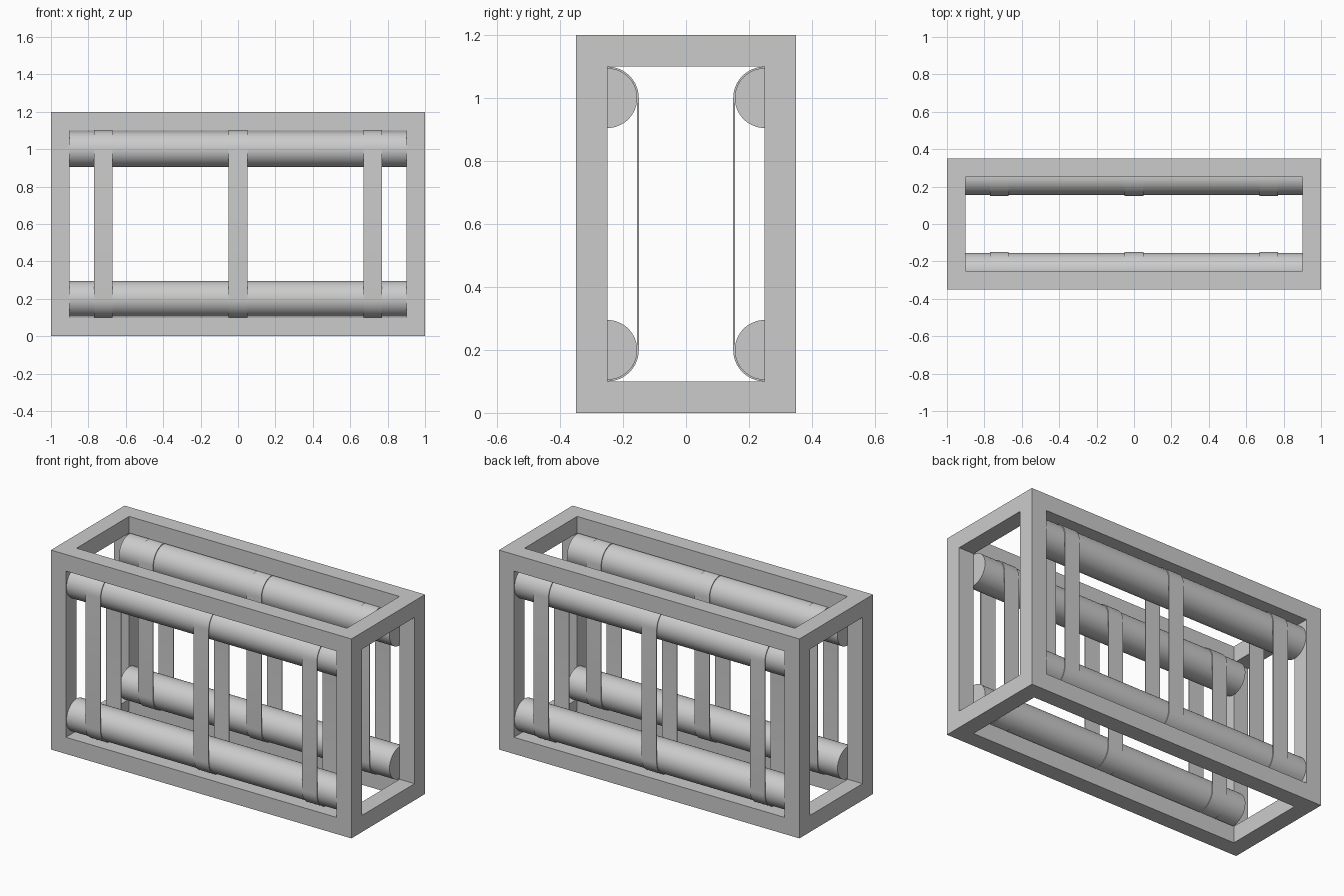
import bpy
import bmesh
from math import cos, sin, pi, radians

if "Cube" in bpy.data.objects:
    bpy.data.objects.remove(bpy.data.objects["Cube"])

GREY = (0.6, 0.6, 0.6, 1)
grey = bpy.data.materials.new("plain grey")
grey.use_nodes = True
grey.diffuse_color = GREY
grey.node_tree.nodes["Principled BSDF"].inputs["Base Color"].default_value = GREY

LENGTH, DEPTH, HEIGHT, BAR = 2.0, 0.7, 1.2, 0.1
ROLLER_Y, LOW_Z, HIGH_Z = 0.25, 0.2, 1.0
ROLLER_R, BELT_R, BELT_WIDTH = 0.095, 0.1, 0.1


def box(name, size):
    bpy.ops.mesh.primitive_cube_add(size=1, location=(0, 0, HEIGHT / 2))
    ob = bpy.context.object
    ob.name = name
    ob.scale = size
    bpy.ops.object.transform_apply(location=False, rotation=False, scale=True)
    return ob


def smooth(ob):
    bpy.ops.object.select_all(action="DESELECT")
    ob.select_set(True)
    bpy.context.view_layer.objects.active = ob
    bpy.ops.object.shade_smooth_by_angle(angle=radians(35))


# Open box frame: a block with a window cut through along each axis
outer = (LENGTH, DEPTH, HEIGHT)
frame = box("frame", outer)
frame.data.materials.append(grey)
for axis in range(3):
    size = [s - 2 * BAR for s in outer]
    size[axis] = outer[axis] + 0.2
    cutter = box("window_cutter", size)
    cutter.hide_render = True
    cut = frame.modifiers.new("window", "BOOLEAN")
    cut.operation = "DIFFERENCE"
    cut.solver = "EXACT"
    cut.object = cutter
    bpy.context.view_layer.objects.active = frame
    bpy.ops.object.modifier_apply(modifier=cut.name)
    bpy.data.objects.remove(cutter)


# Belt: a thin stadium-shaped loop running round both rollers of one side
def belt(name, x, y, steps=24):
    def loop(bm, radius, px):
        points = []
        for centre, start in ((HIGH_Z, 0), (LOW_Z, pi)):
            for i in range(steps + 1):
                a = start + pi * i / steps
                points.append(bm.verts.new(
                    (px, y + radius * cos(a), centre + radius * sin(a))))
        return points

    bm = bmesh.new()
    left, right = x + BELT_WIDTH / 2, x - BELT_WIDTH / 2
    rings = [loop(bm, BELT_R, right), loop(bm, BELT_R, left),
             loop(bm, ROLLER_R, left), loop(bm, ROLLER_R, right)]
    count = len(rings[0])
    for r in range(4):
        a, b = rings[r], rings[(r + 1) % 4]
        for i in range(count):
            j = (i + 1) % count
            bm.faces.new((a[i], a[j], b[j], b[i]))
    bmesh.ops.recalc_face_normals(bm, faces=bm.faces)
    mesh = bpy.data.meshes.new(name)
    bm.to_mesh(mesh)
    bm.free()
    mesh.materials.append(grey)
    ob = bpy.data.objects.new(name, mesh)
    bpy.context.collection.objects.link(ob)
    smooth(ob)


# Two rollers and three belts on the front and on the back
for side, y in (("front", -ROLLER_Y), ("back", ROLLER_Y)):
    for level, z in (("lower", LOW_Z), ("upper", HIGH_Z)):
        bpy.ops.mesh.primitive_cylinder_add(
            vertices=64, radius=ROLLER_R, depth=LENGTH - 2 * BAR,
            location=(0, y, z), rotation=(0, pi / 2, 0))
        roller = bpy.context.object
        roller.name = f"{side}_{level}_roller"
        roller.data.materials.append(grey)
        smooth(roller)
    for place, x in (("right", -0.72), ("middle", 0), ("left", 0.72)):
        belt(f"{side}_{place}_belt", x, y)
